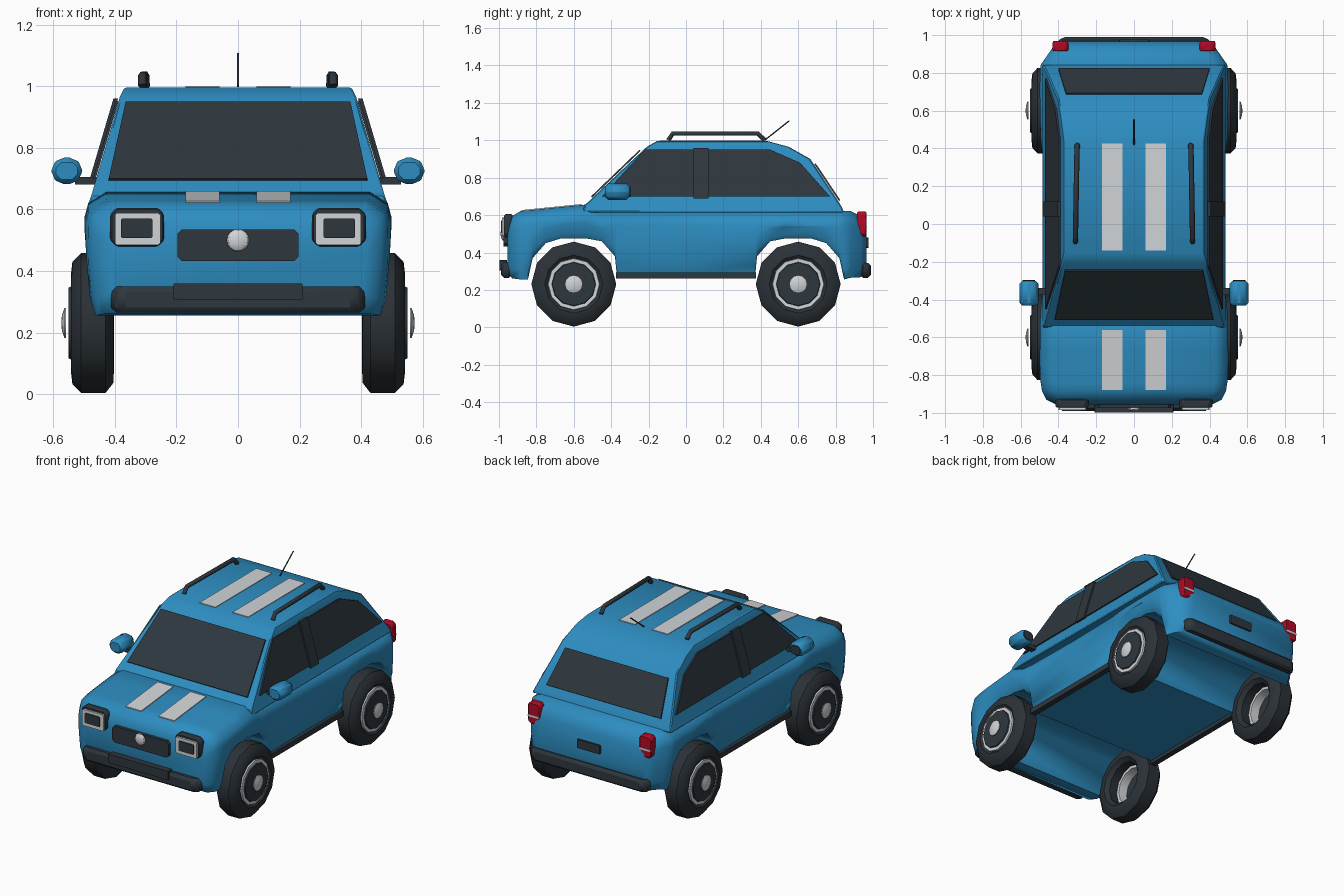
import bpy, bmesh, math
from mathutils import Vector, Matrix

if "Cube" in bpy.data.objects:
    bpy.data.objects.remove(bpy.data.objects["Cube"])


def material(name, rgb):
    m = bpy.data.materials.new(name)
    m.use_nodes = True
    m.diffuse_color = (*rgb, 1)
    bsdf = m.node_tree.nodes["Principled BSDF"]
    bsdf.inputs["Base Color"].default_value = (*rgb, 1)
    bsdf.inputs["Roughness"].default_value = 0.6
    return m


BLUE = material("body blue", (0.026, 0.265, 0.53))
DARK = material("dark trim", (0.027, 0.038, 0.048))
RUBBER = material("tyre rubber", (0.024, 0.031, 0.038))
SILVER = material("light silver", (0.64, 0.66, 0.68))
RED = material("lamp red", (0.45, 0.003, 0.018))


def finish(name, bm, mat, mirror="", bevel=0.0, angle=30):
    """Turn a bmesh into a shaded object, mirrored over the given axes."""
    bmesh.ops.remove_doubles(bm, verts=bm.verts, dist=0.0005)
    bmesh.ops.recalc_face_normals(bm, faces=bm.faces)
    mesh = bpy.data.meshes.new(name)
    bm.to_mesh(mesh)
    bm.free()
    ob = bpy.data.objects.new(name, mesh)
    bpy.context.collection.objects.link(ob)
    mesh.materials.append(mat)
    bpy.ops.object.select_all(action='DESELECT')
    ob.select_set(True)
    bpy.context.view_layer.objects.active = ob
    bpy.ops.object.shade_smooth_by_angle(angle=math.radians(angle))
    if bevel:
        b = ob.modifiers.new("bevel", 'BEVEL')
        b.width, b.segments = bevel, 1
    if mirror:
        m = ob.modifiers.new("mirror", 'MIRROR')
        m.use_axis = ["x" in mirror, "y" in mirror, False]
        m.use_mirror_merge = False


def loft(name, rings, mat, caps=True, closed=True, **kw):
    """Skin a list of equal-length rings of points."""
    bm = bmesh.new()
    vs = [[bm.verts.new(p) for p in r] for r in rings]
    n = len(vs[0])
    for a, b in zip(vs, vs[1:]):
        for i in range(n if closed else n - 1):
            j = (i + 1) % n
            bm.faces.new((a[i], a[j], b[j], b[i]))
    if caps:
        bm.faces.new(vs[0])
        bm.faces.new(vs[-1])
    finish(name, bm, mat, **kw)


def prism(name, pts, push, mat, **kw):
    """Extrude a flat outline by a vector."""
    push = Vector(push)
    pts = [Vector(p) for p in pts]
    loft(name, [pts, [p + push for p in pts]], mat, **kw)


def panel(name, x0, x1, z0, z1, cut, y, depth, mat, **kw):
    """Upright plate with clipped corners, outer face at y."""
    pts = [(x0 + cut, z0), (x1 - cut, z0), (x1, z0 + cut), (x1, z1 - cut),
           (x1 - cut, z1), (x0 + cut, z1), (x0, z1 - cut), (x0, z0 + cut)]
    prism(name, [(x, y, z) for x, z in pts], (0, depth, 0), mat, **kw)


def box(name, lo, hi, mat, **kw):
    (x0, y0, z0), (x1, y1, z1) = lo, hi
    pts = [(x0, y0, z0), (x1, y0, z0), (x1, y1, z0), (x0, y1, z0)]
    prism(name, pts, (0, 0, z1 - z0), mat, **kw)


def lathe(name, profile, centre, mat, sides=12, **kw):
    """Revolve (x, radius) points around an axle along x."""
    rings = []
    for i in range(sides + 1):
        t = 2 * math.pi * i / sides
        rings.append([(x, centre[0] + r * math.sin(t), centre[1] + r * math.cos(t))
                      for x, r in profile])
    loft(name, rings, mat, caps=False, closed=False, **kw)


def rod(name, pts, radius, mat, mirror=False):
    cu = bpy.data.curves.new(name, 'CURVE')
    cu.dimensions, cu.bevel_depth = '3D', radius
    cu.bevel_resolution, cu.use_fill_caps = 1, True
    sp = cu.splines.new('POLY')
    sp.points.add(len(pts) - 1)
    for p, co in zip(sp.points, pts):
        p.co = (*co, 1)
    cu.materials.append(mat)
    ob = bpy.data.objects.new(name, cu)
    bpy.context.collection.objects.link(ob)
    if mirror:
        ob.modifiers.new("mirror", 'MIRROR').use_mirror_merge = False


# Lower body: cross-sections along its length, floor raised over the axles
def hood_height(y):
    return 0.655 - 0.1 * (-y - 0.55)


half = [(0.37, 0.28, 0.484), (0.38, 0.38, 0.487), (0.45, 0.46, 0.494), (0.53, 0.475, 0.498),
        (0.67, 0.475, 0.499), (0.75, 0.45, 0.499), (0.82, 0.37, 0.497), (0.845, 0.256, 0.493)]
nose = [(0.885, 0.256, 0.487), (0.93, 0.262, 0.464), (0.955, 0.3, 0.415)]
tail = [(0.88, 0.265, 0.468), (0.935, 0.268, 0.43), (0.965, 0.3, 0.39)]
stations = [(-y, b, w) for y, b, w in reversed(half + nose)] + [(0, 0.285, 0.478)] + half + tail
sections = []
for y, floor, w in stations:
    top = hood_height(y) if y < -0.5 else 0.622
    if abs(y) > 0.9:
        top = 0.595 if abs(y) < 0.95 else 0.545
    rise = top - floor
    side = [(w - inset, y, z) for z, inset in
            ((floor, 0.03), (floor + 0.15 * rise, 0.012), (floor + 0.45 * rise, 0.002),
             (top - 0.08, 0), (top - 0.035, 0.012), (top, 0.07))]
    sections.append(side + [(-x, q, z) for x, q, z in reversed(side)])
loft("lower_body", sections, BLUE, angle=50)

# Cabin: stacked rings of height, front, back, half width
cabin = [(0.615, -0.55, 0.845, 0.487), (0.65, -0.545, 0.83, 0.475), (0.9, -0.28, 0.665, 0.402),
         (0.965, -0.21, 0.55, 0.384), (0.996, -0.155, 0.435, 0.369)]
loft("cabin", [[(-w, f, z), (w, f, z), (w, b, z), (-w, b, z)] for z, f, b, w in cabin],
     BLUE, bevel=0.006, angle=35)

# Glass
prism("windscreen", [(-0.42, -0.508, 0.7), (0.42, -0.508, 0.7),
                     (0.365, -0.248, 0.95), (-0.365, -0.248, 0.95)], (0, 0.006, -0.006), DARK)
prism("rear_window", [(-0.4, 0.825, 0.68), (0.4, 0.825, 0.68),
                      (0.36, 0.693, 0.877), (-0.36, 0.693, 0.877)], (0, -0.007, -0.005), DARK)


def side_x(z):
    return 0.486 - 0.295 * (z - 0.65)


outline = [(-0.45, 0.7), (-0.22, 0.95), (0.45, 0.95), (0.61, 0.88), (0.77, 0.7)]
prism("side_windows", [(side_x(z), y, z) for y, z in outline], (-0.009, 0, 0), DARK, mirror="x")
prism("door_pillars", [(side_x(z) + 0.01, y, z) for y, z in
                       ((0.04, 0.69), (0.12, 0.69), (0.12, 0.96), (0.04, 0.96))],
      (-0.015, 0, 0), DARK, mirror="x")

# Stripes on hood and roof
for name, y0, z0, y1, z1 in (
        ("hood_stripes", -0.88, hood_height(-0.88) + 0.005, -0.56, hood_height(-0.56) + 0.005),
        ("roof_stripes", -0.14, 1.0, 0.425, 1.0)):
    prism(name, [(0.06, y0, z0), (0.17, y0, z0), (0.17, y1, z1), (0.06, y1, z1)],
          (0, 0, -0.008), SILVER, mirror="x")

# Bumpers with tapered ends, and a raised centre at the front
for name, s, top in (("front_bumper", -1, 0.35), ("rear_bumper", 1, 0.345)):
    plan = [(-0.415, 0.93), (-0.41, 0.962), (-0.38, 0.99), (0.38, 0.99), (0.41, 0.962), (0.415, 0.93)]
    prism(name, [(x, s * y, 0.265) for x, y in plan], (0, 0, top - 0.265), DARK, bevel=0.018)
panel("bumper_centre", -0.21, 0.21, 0.305, 0.36, 0.004, -0.997, 0.04, DARK)

# Grille, badge and headlights
panel("grille", -0.197, 0.197, 0.432, 0.535, 0.015, -0.975, 0.03, DARK)
bm = bmesh.new()
bmesh.ops.create_uvsphere(bm, u_segments=12, v_segments=8, radius=0.036,
                          matrix=Matrix.Translation((0, -0.977, 0.5)) @ Matrix.Diagonal((1, 0.4, 1, 1)))
finish("round_badge", bm, SILVER)
panel("headlight_surrounds", 0.24, 0.415, 0.48, 0.605, 0.02, -0.972, 0.045, DARK, mirror="x", bevel=0.006)
panel("headlight_frames", 0.252, 0.4, 0.485, 0.588, 0.006, -0.984, 0.02, SILVER, mirror="x")
panel("headlight_lenses", 0.277, 0.38, 0.507, 0.57, 0.004, -0.989, 0.008, DARK, mirror="x")

# Tail lights and plate
panel("tail_lights", 0.347, 0.432, 0.485, 0.62, 0.015, 0.965, -0.05, RED, mirror="x", bevel=0.006)
panel("reverse_lights", 0.352, 0.428, 0.53, 0.543, 0.002, 0.969, -0.009, SILVER, mirror="x")
panel("rear_plate", -0.08, 0.08, 0.425, 0.48, 0.004, 0.976, -0.03, DARK)

# Sills
box("sills", (0.44, -0.375, 0.26), (0.476, 0.375, 0.293), DARK, mirror="x")

# Door mirrors
panel("mirror_shells", 0.506, 0.606, 0.682, 0.768, 0.026, -0.432, 0.13, BLUE, mirror="x", bevel=0.015)
panel("mirror_glass", 0.523, 0.589, 0.698, 0.752, 0.015, -0.297, -0.008, DARK, mirror="x")
box("mirror_stalks", (0.44, -0.375, 0.68), (0.53, -0.34, 0.705), DARK, mirror="x")

# Roof rails and aerial
rod("roof_rails", [(0.31, -0.095, 1.0), (0.31, -0.07, 1.036), (0.302, 0.385, 1.036),
                   (0.3, 0.42, 1.0)], 0.014, DARK, mirror=True)
rod("aerial", [(0, 0.42, 1.0), (0, 0.553, 1.105)], 0.004, DARK)

# Wheels: one corner, mirrored to all four
axle = (0.6, 0.231)
tyre = [(0.425, 0.13), (0.403, 0.155), (0.405, 0.195), (0.43, 0.227), (0.51, 0.227),
        (0.538, 0.198), (0.543, 0.155), (0.525, 0.13), (0.425, 0.13)]
rim = [(0.48, 0.131), (0.482, 0.114), (0.54, 0.112), (0.541, 0.137), (0.525, 0.14)]
lathe("tyres", tyre, axle, RUBBER, mirror="xy", angle=40)
lathe("rims", rim, axle, SILVER, mirror="xy")
lathe("wheel_covers", [(0.543, 0), (0.543, 0.118), (0.55, 0.115), (0.55, 0)], axle, DARK, mirror="xy")
lathe("hub_caps", [(0.558, 0), (0.558, 0.048), (0.564, 0.048), (0.572, 0.025), (0.574, 0)],
      axle, SILVER, mirror="xy", angle=60)
